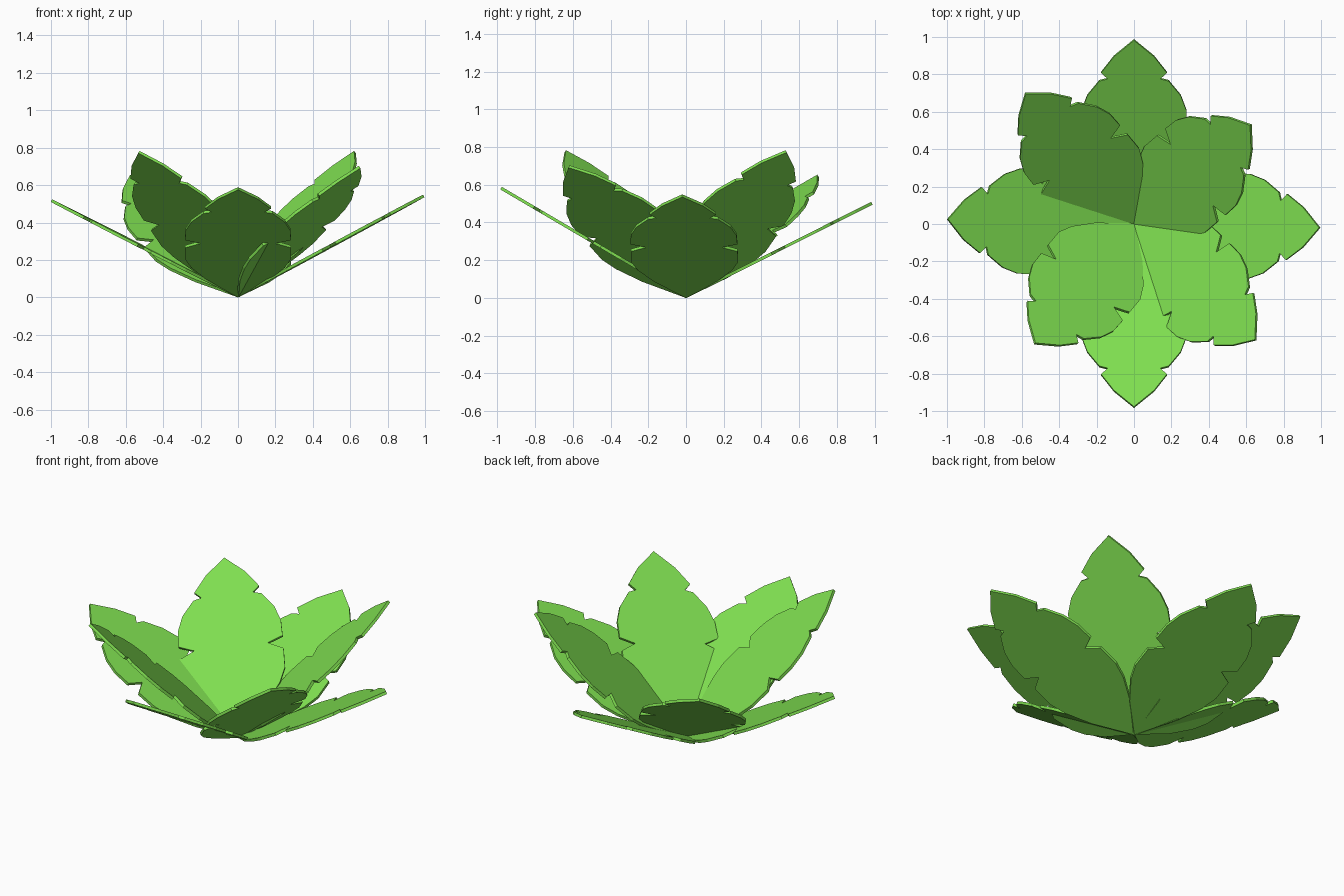
import bpy, bmesh, math
from mathutils import Vector, Matrix

if "Cube" in bpy.data.objects:
    bpy.data.objects.remove(bpy.data.objects["Cube"])

THICK = 0.016
LENGTH = 1.13

# Half outline of one leaf: (distance along the midrib, half width), with two notches
HALF = [(0.18, 0.165), (0.31, 0.25), (0.40, 0.283), (0.52, 0.283), (0.565, 0.20),
        (0.60, 0.283), (0.70, 0.28), (0.79, 0.25), (0.88, 0.185), (0.893, 0.14),
        (0.93, 0.176), (1.03, 0.107)]

green = bpy.data.materials.new("leaf_green")
green.diffuse_color = (0.21, 0.73, 0.08, 1)
green.use_nodes = True
green.node_tree.nodes["Principled BSDF"].inputs["Base Color"].default_value = green.diffuse_color


def leaf(name, tip, roll=0.0):
    """Flat notched leaf from the root to the tip; positive roll lowers its left side."""
    outline = [(0, 0)] + [(u, -w) for u, w in HALF] + [(LENGTH, 0)]
    outline += [(u, w) for u, w in reversed(HALF)]
    bm = bmesh.new()
    face = bm.faces.new([bm.verts.new((u, w, -THICK / 2)) for u, w in outline])
    ext = bmesh.ops.extrude_face_region(bm, geom=[face])
    top = [v for v in ext["geom"] if isinstance(v, bmesh.types.BMVert)]
    bmesh.ops.translate(bm, verts=top, vec=(0, 0, THICK))
    bmesh.ops.recalc_face_normals(bm, faces=bm.faces)

    # Aim the midrib at the tip and stretch to reach it
    along = Vector(tip)
    scale = along.length / LENGTH
    along.normalize()
    side = Vector((0, 0, 1)).cross(along).normalized()
    up = along.cross(side)
    aim = Matrix((along, side, up)).transposed().to_4x4()
    bm.transform(Matrix.Translation((0, 0, 0.007)) @ aim
                 @ Matrix.Rotation(-math.radians(roll), 4, 'X')
                 @ Matrix.Diagonal((scale, 1, 1, 1)))
    mesh = bpy.data.meshes.new(name)
    bm.to_mesh(mesh)
    bm.free()
    mesh.materials.append(green)
    bpy.context.collection.objects.link(bpy.data.objects.new(name, mesh))


# Low outer leaves
leaf("outer_leaf_right", (0.993, -0.02, 0.535))
leaf("outer_leaf_left", (-0.997, 0.025, 0.51))
leaf("outer_leaf_front", (0, -0.98, 0.575))
leaf("outer_leaf_back", (0, 0.985, 0.495))

# Steeper inner leaves, each slightly twisted
leaf("inner_leaf_back_right", (0.625, 0.53, 0.77), 8)
leaf("inner_leaf_back_left", (-0.58, 0.70, 0.64), 9)
leaf("inner_leaf_front_left", (-0.53, -0.64, 0.77), 0)
leaf("inner_leaf_front_right", (0.65, -0.62, 0.69), -11)
